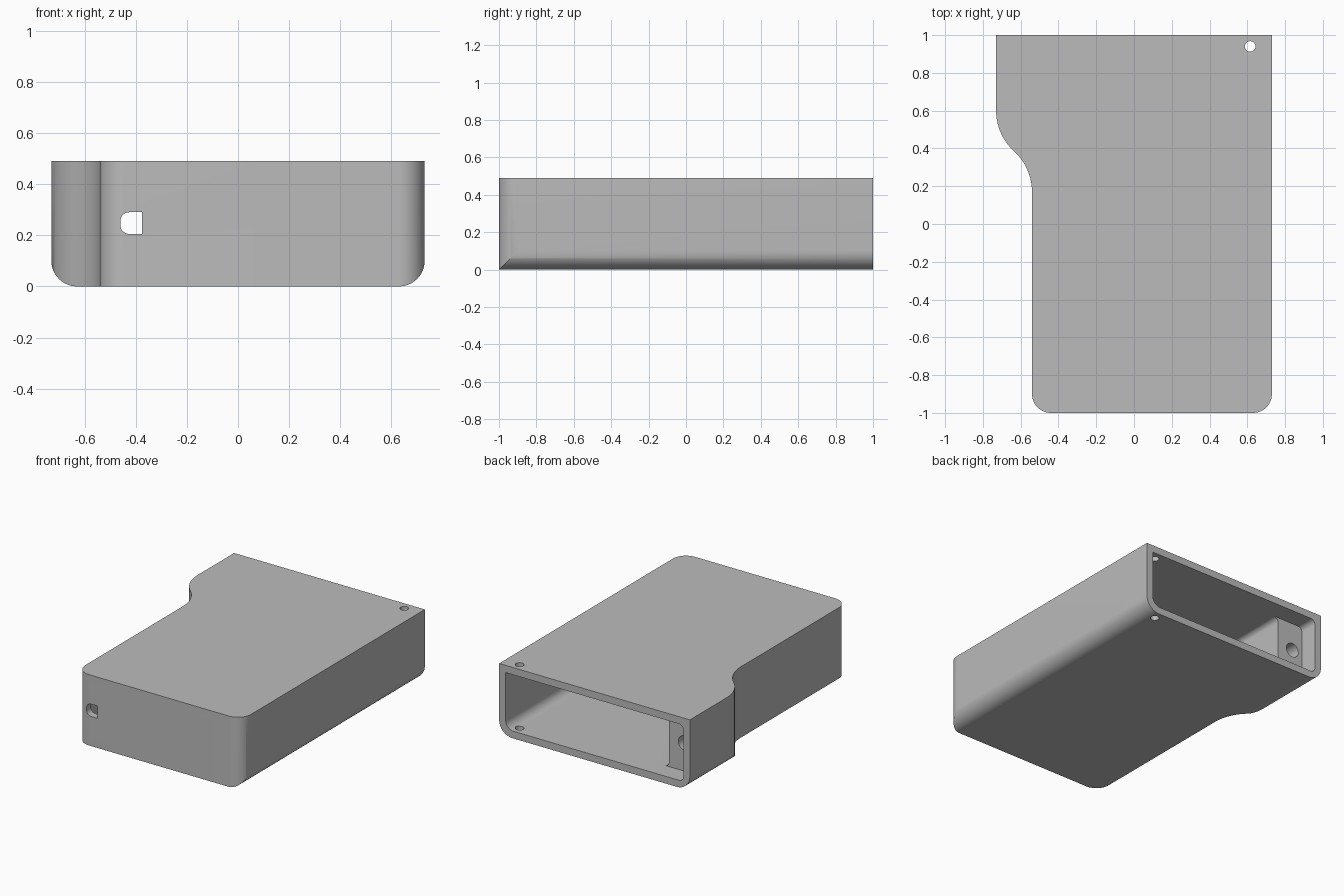
import bpy
import bmesh
from math import cos, sin, pi, radians
from mathutils import Vector

cube = bpy.data.objects.get("Cube")
if cube:
    bpy.data.objects.remove(cube, do_unlink=True)

W, H, WALL = 0.73, 0.49, 0.05   # half width, height, wall thickness
STEP_X = -0.54                  # side of the narrow front part

grey = bpy.data.materials.new("plain grey")
grey.use_nodes = True
COLOUR = (0.5, 0.5, 0.5, 1)
grey.diffuse_color = COLOUR
grey.node_tree.nodes["Principled BSDF"].inputs["Base Color"].default_value = COLOUR


def arc(cx, cy, r, a0, a1, n=14):
    """Points on an arc, angles in degrees."""
    angles = [radians(a0 + (a1 - a0) * i / n) for i in range(n + 1)]
    return [(cx + r * cos(a), cy + r * sin(a)) for a in angles]


def rounded(x0, x1, z0, z1, radii):
    """Rectangle with radii for lower left, lower right, upper right, upper left."""
    corners = [(x0, z0, 1, 1), (x1, z0, -1, 1), (x1, z1, -1, -1), (x0, z1, 1, -1)]
    pts = []
    for i, ((x, z, sx, sz), r) in enumerate(zip(corners, radii)):
        if r:
            pts += arc(x + sx * r, z + sz * r, r, 180 + 90 * i, 270 + 90 * i)
        else:
            pts.append((x, z))
    return pts


def prism(name, pts, axis, lo, hi):
    """Extrude a 2D outline along y (outline in xz) or z (outline in xy)."""
    def place(p, t):
        return Vector((p[0], t, p[1])) if axis == "y" else Vector((p[0], p[1], t))
    bm = bmesh.new()
    face = bm.faces.new([bm.verts.new(place(p, lo)) for p in pts])
    ext = bmesh.ops.extrude_face_region(bm, geom=[face])
    top = [v for v in ext["geom"] if isinstance(v, bmesh.types.BMVert)]
    bmesh.ops.translate(bm, verts=top, vec=place((0, 0), hi - lo))
    bmesh.ops.recalc_face_normals(bm, faces=bm.faces)
    mesh = bpy.data.meshes.new(name)
    bm.to_mesh(mesh)
    bm.free()
    mesh.materials.append(grey)
    obj = bpy.data.objects.new(name, mesh)
    bpy.context.collection.objects.link(obj)
    return obj


def combine(target, tool, operation="DIFFERENCE"):
    """Apply a boolean and discard the tool."""
    tool.hide_render = True
    mod = target.modifiers.new(tool.name, "BOOLEAN")
    mod.operation, mod.object, mod.solver = operation, tool, "EXACT"
    bpy.context.view_layer.objects.active = target
    bpy.ops.object.modifier_apply(modifier=mod.name)
    bpy.data.objects.remove(tool, do_unlink=True)


# Plan outline: rounded front corners and an S-curve out to the wide back
R, S = 0.1, 0.29
plan = [(-W, 1), *arc(S - W, 0.6, S, 180, 228),
        *reversed(arc(STEP_X - S, 0.17, S, 0, 48)[:-1]),
        *arc(STEP_X + R, R - 1, R, 180, 270),
        *arc(W - R, R - 1, R, 270, 360), (W, 1)]
case = prism("case", plan, "z", 0, H)

# Round the long lower edges
combine(case, prism("long_rounding", rounded(-W, W, 0, H, (R, R, 0, 0)), "y", -1.1, 1.1),
        "INTERSECT")

# Main cavity and the wider mouth at the back
radii = (0.035, 0.06, 0, 0.035)
for name, left, start in (("main_cavity", STEP_X + 0.06, WALL - 1),
                          ("mouth_cavity", WALL - W, 0.87)):
    outline = rounded(left, W - WALL, WALL, H - WALL, radii)
    combine(case, prism(name, outline, "y", start, 1.1))

# Blind socket in the shoulder inside the mouth
combine(case, prism("socket", arc(-0.6, 0.245, 0.05, 0, 345, 23), "y", 0.6, 0.9))

# Front port, rounded on one side
port = rounded(-0.46, -0.375, 0.205, 0.29, (0.035, 0, 0, 0.035))
combine(case, prism("port", port, "y", -1.1, -0.9))

# Pin hole through top and floor
combine(case, prism("pin_hole", arc(0.615, 0.94, 0.028, 0, 345, 23), "z", -0.1, H + 0.1))

bpy.ops.object.select_all(action="DESELECT")
case.select_set(True)
bpy.context.view_layer.objects.active = case
bpy.ops.object.shade_smooth_by_angle(angle=pi / 6)
